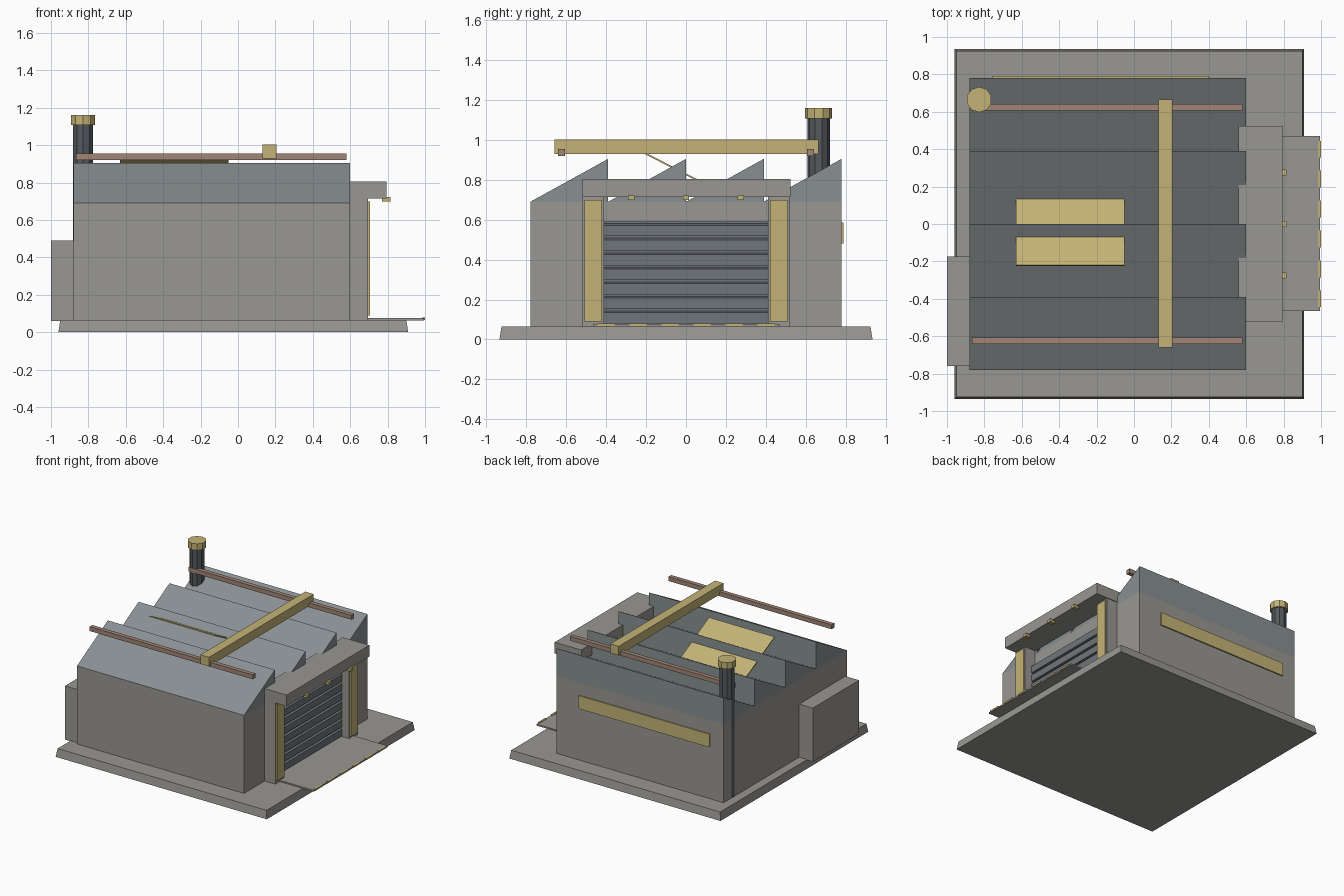
import bpy, bmesh, math
from mathutils import Matrix

if "Cube" in bpy.data.objects:
    bpy.data.objects.remove(bpy.data.objects["Cube"])


def material(name, r, g, b):
    m = bpy.data.materials.new(name)
    m.diffuse_color = (r, g, b, 1)
    m.use_nodes = True
    m.node_tree.nodes["Principled BSDF"].inputs["Base Color"].default_value = m.diffuse_color
    return m


WALL = material("wall_grey", 0.32, 0.31, 0.29)
ROOF = material("roof_slate", 0.25, 0.28, 0.29)
SHUTTER = material("shutter_slate", 0.16, 0.18, 0.20)
DARK = material("dark_metal", 0.09, 0.10, 0.11)
GOLD = material("yellow_trim", 0.55, 0.45, 0.18)
BROWN = material("brown_rail", 0.35, 0.24, 0.18)


def finish(name, bm, mat):
    bmesh.ops.recalc_face_normals(bm, faces=bm.faces)
    me = bpy.data.meshes.new(name)
    bm.to_mesh(me)
    bm.free()
    ob = bpy.data.objects.new(name, me)
    me.materials.append(mat)
    bpy.context.collection.objects.link(ob)
    return ob


def box(name, x, y, z, mat, taper=0.0):
    """Box from (min, max) ranges; taper pulls the top edges inward."""
    bm = bmesh.new()
    bmesh.ops.create_cube(bm, size=1)
    for v in bm.verts:
        top = v.co.z > 0
        sx, sy = math.copysign(1, v.co.x), math.copysign(1, v.co.y)
        v.co = (x[sx > 0], y[sy > 0], z[top])
        if top:
            v.co.x -= sx * taper
            v.co.y -= sy * taper
    return finish(name, bm, mat)


def extrude_x(name, profile, x0, x1, mat):
    """Closed (y, z) profile extruded along x."""
    bm = bmesh.new()
    face = bm.faces.new([bm.verts.new((x0, y, z)) for y, z in profile])
    new = bmesh.ops.extrude_face_region(bm, geom=[face])["geom"]
    bmesh.ops.translate(bm, vec=(x1 - x0, 0, 0),
                        verts=[g for g in new if isinstance(g, bmesh.types.BMVert)])
    return finish(name, bm, mat)


def prism(name, x, y, z0, z1, r, sides, mat):
    bm = bmesh.new()
    bmesh.ops.create_cone(bm, cap_ends=True, segments=sides, radius1=r, radius2=r,
                          depth=z1 - z0, matrix=Matrix.Translation((x, y, (z0 + z1) / 2)))
    return finish(name, bm, mat)


# Base slab, main hall and side annex
box("base_slab", (-0.96, 0.91), (-0.935, 0.935), (0, 0.065), WALL, taper=0.01)
box("main_hall", (-0.88, 0.60), (-0.78, 0.78), (0.06, 0.69), WALL)
box("side_annex", (-1.0, -0.87), (-0.76, -0.175), (0.06, 0.49), WALL)

# Sawtooth roof: four slopes rising towards the back
teeth = [(-0.78, 0.69)]
for i in range(4):
    y = -0.78 + 0.39 * (i + 1)
    teeth += [(y, 0.905), (y, 0.69)]
# the teeth share a flat underside slightly inside the hall
extrude_x("sawtooth_roof", teeth + [(0.78, 0.68), (-0.78, 0.68)], -0.88, 0.60, ROOF)

# Tilted skylight panel passing through the second ridge
extrude_x("skylight_panel", [(-0.22, 0.945), (0.15, 0.755), (0.146, 0.748), (-0.224, 0.938)],
          -0.63, -0.05, GOLD)

# Roller shutter with overlapping slats
slats, n, z0, z1 = [(0.60, 0.08)], 7, 0.08, 0.59
for i in range(n):
    a = z0 + (z1 - z0) * i / n
    b = z0 + (z1 - z0) * (i + 1) / n
    slats += [(0.635, a), (0.635, b - 0.018), (0.612, b - 0.010), (0.612, b)]
bm = bmesh.new()
f = bm.faces.new([bm.verts.new((x, -0.41, z)) for x, z in slats + [(0.60, z1)]])
ext = bmesh.ops.extrude_face_region(bm, geom=[f])["geom"]
bmesh.ops.translate(bm, vec=(0, 0.82, 0),
                    verts=[g for g in ext if isinstance(g, bmesh.types.BMVert)])
finish("roller_shutter", bm, SHUTTER)

# Door posts with yellow facing
for side, s in (("front", -1), ("back", 1)):
    box(f"door_post_{side}", (0.59, 0.695), sorted((s * 0.41, s * 0.52)), (0.06, 0.72), WALL)
    box(f"post_facing_{side}", (0.69, 0.705), sorted((s * 0.42, s * 0.51)), (0.09, 0.67 + 0.03), GOLD)

# Canopy over the door with three small lamps
box("door_canopy", (0.56, 0.795), (-0.52, 0.525), (0.715, 0.805), WALL)
for i in range(3):
    y = (i - 1) * 0.275
    box(f"canopy_lamp_{i + 1}", (0.77, 0.815), (y - 0.016, y + 0.016), (0.698, 0.722), GOLD)

# Loading apron with edge markings
box("loading_apron", (0.58, 0.995), (-0.465, 0.47), (0.063, 0.075), WALL)
for i in range(6):
    y = -0.40 + 0.16 * i
    box(f"apron_marking_{i + 1}", (0.985, 1.0), (y - 0.045, y + 0.045), (0.066, 0.079), GOLD)

# Yellow stripe on the back wall
box("back_stripe", (-0.76, 0.40), (0.775, 0.79), (0.48, 0.585), GOLD)

# Overhead crane: two rails and a cross beam
for side, s in (("front", -1), ("back", 1)):
    y = s * 0.624
    box(f"crane_rail_{side}", (-0.865, 0.58), (y - 0.017, y + 0.017), (0.92, 0.955), BROWN)
box("crane_beam", (0.13, 0.205), (-0.66, 0.665), (0.93, 1.003), GOLD)

# Chimney and cap
prism("chimney", -0.828, 0.665, 0.06, 1.13, 0.056, 10, DARK)
prism("chimney_cap", -0.828, 0.665, 1.108, 1.16, 0.068, 10, GOLD)
